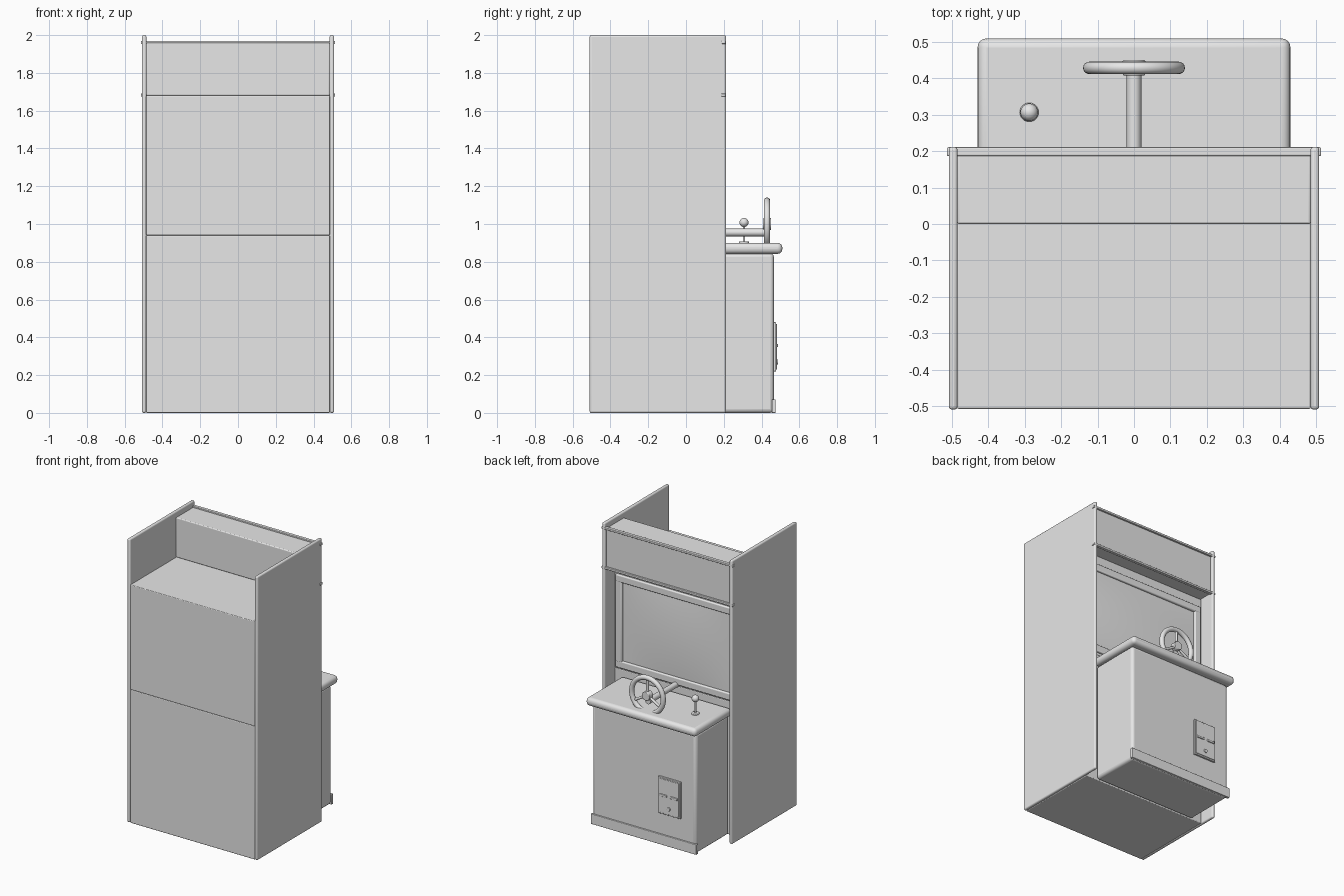
import bpy, bmesh, math
from mathutils import Vector

if "Cube" in bpy.data.objects:
    bpy.data.objects.remove(bpy.data.objects["Cube"])

grey = bpy.data.materials.new("plain grey")
grey.diffuse_color = (0.8, 0.8, 0.8, 1)
grey.use_nodes = True
grey.node_tree.nodes["Principled BSDF"].inputs["Base Color"].default_value = grey.diffuse_color


def finish(ob, name, bevel=0, segs=3):
    ob.name = name
    ob.data.materials.clear()
    ob.data.materials.append(grey)
    if bevel:
        m = ob.modifiers.new("Bevel", 'BEVEL')
        m.width, m.segments = bevel, segs
        m.limit_method = 'ANGLE'
    bpy.ops.object.select_all(action='DESELECT')
    ob.select_set(True)
    bpy.context.view_layer.objects.active = ob
    bpy.ops.object.shade_smooth_by_angle(angle=math.radians(35))
    return ob


def box(name, x0, x1, y0, y1, z0, z1, bevel=0, segs=3):
    bpy.ops.mesh.primitive_cube_add(size=1)
    ob = bpy.context.object
    c = Vector(((x0 + x1) / 2, (y0 + y1) / 2, (z0 + z1) / 2))
    for v in ob.data.vertices:
        v.co = Vector((v.co.x * (x1 - x0), v.co.y * (y1 - y0), v.co.z * (z1 - z0))) + c
    return finish(ob, name, bevel, segs)


def rod(name, a, b, r, bevel=0, verts=32):
    a, b = Vector(a), Vector(b)
    bpy.ops.mesh.primitive_cylinder_add(radius=r, depth=(b - a).length, vertices=verts,
                                        location=(a + b) / 2)
    ob = bpy.context.object
    ob.rotation_euler = (b - a).to_track_quat('Z', 'Y').to_euler()
    return finish(ob, name, bevel)


# Cabinet body, two stacked boxes with a seam
box("lower_body", -.486, .486, -.508, .10, 0, .94, .005)
box("upper_body", -.486, .486, -.508, .10, .94, 1.68, .005)

# Side panels with rounded edges
for side, s in (("left", -1), ("right", 1)):
    x = sorted((s * .485, s * .509))
    box(side + "_side_panel", *x, -.51, .212, 0, 2.0, .009)

# Marquee box and its two trim bars
box("marquee", -.486, .486, 0, .198, 1.68, 1.96, .006)
for name, z in (("marquee_top_trim", 1.962), ("marquee_bottom_trim", 1.683)):
    box(name, -.514, .514, .187, .211, z - .008, z + .008, .004)

# Screen frame: outer bars around the glass
fx, f0, f1, w = .47, .955, 1.61, .05
box("frame_top", -fx, fx, .095, .118, f1 - w, f1, .007)
box("frame_bottom", -fx, fx, .095, .118, f0, f0 + w, .007)
for side, s in (("left", -1), ("right", 1)):
    x = sorted((s * (fx - w), s * fx))
    box("frame_" + side, *x, .095, .118, f0 + w - .01, f1 - w + .01, .007)

# Gently bulged screen glass
bpy.ops.mesh.primitive_grid_add(x_subdivisions=16, y_subdivisions=16, size=2)
ob = bpy.context.object
for v in ob.data.vertices:
    px, pz = v.co.x, v.co.y
    v.co = Vector((-px * .425, .102 + .012 * (1 - px * px) * (1 - pz * pz), 1.2825 + pz * .283))
finish(ob, "screen")

# Control pedestal, kick plate and console top
box("pedestal", -.405, .405, .10, .465, 0, .845, .02)
box("kick_plate", -.412, .412, .455, .474, 0, .072, .003)
box("console_top", -.43, .43, .10, .51, .842, .90, .025, 4)

# Coin door with slots and lock
box("coin_door", -.29, -.115, .46, .477, .22, .48, .003)
box("coin_door_inset", -.28, -.125, .47, .481, .23, .47, .002)
for i, x in enumerate((-.245, -.16)):
    box("coin_slot_%d" % (i + 1), x - .028, x + .028, .475, .488, .348, .364, .003)
rod("coin_lock", (-.2025, .475, .27), (-.2025, .488, .27), .013, .002)

# Steering column and wheel
rod("steering_column", (0, .09, .955), (0, .425, .955), .02)
cy, cz = .429, 1.0
bpy.ops.mesh.primitive_torus_add(major_radius=.123, minor_radius=.017, major_segments=64,
                                 minor_segments=16, location=(0, cy, cz),
                                 rotation=(math.pi / 2, 0, 0))
finish(bpy.context.object, "steering_wheel_rim")
rod("steering_hub", (0, .408, cz), (0, .451, cz), .031, .004)
for i in range(3):
    a = math.pi / 2 + i * math.tau / 3
    rod("steering_spoke_%d" % (i + 1), (0, cy, cz),
        (.12 * math.cos(a), cy, cz + .12 * math.sin(a)), .009, 0, 16)

# Joystick
jx, jy = -.288, .307
rod("joystick_base", (jx, jy, .895), (jx, jy, .908), .026, .004)
rod("joystick_stem", (jx, jy, .9), (jx, jy, 1.0), .006, 0, 16)
bpy.ops.mesh.primitive_uv_sphere_add(radius=.024, segments=32, ring_count=16,
                                     location=(jx, jy, 1.008))
finish(bpy.context.object, "joystick_ball")
